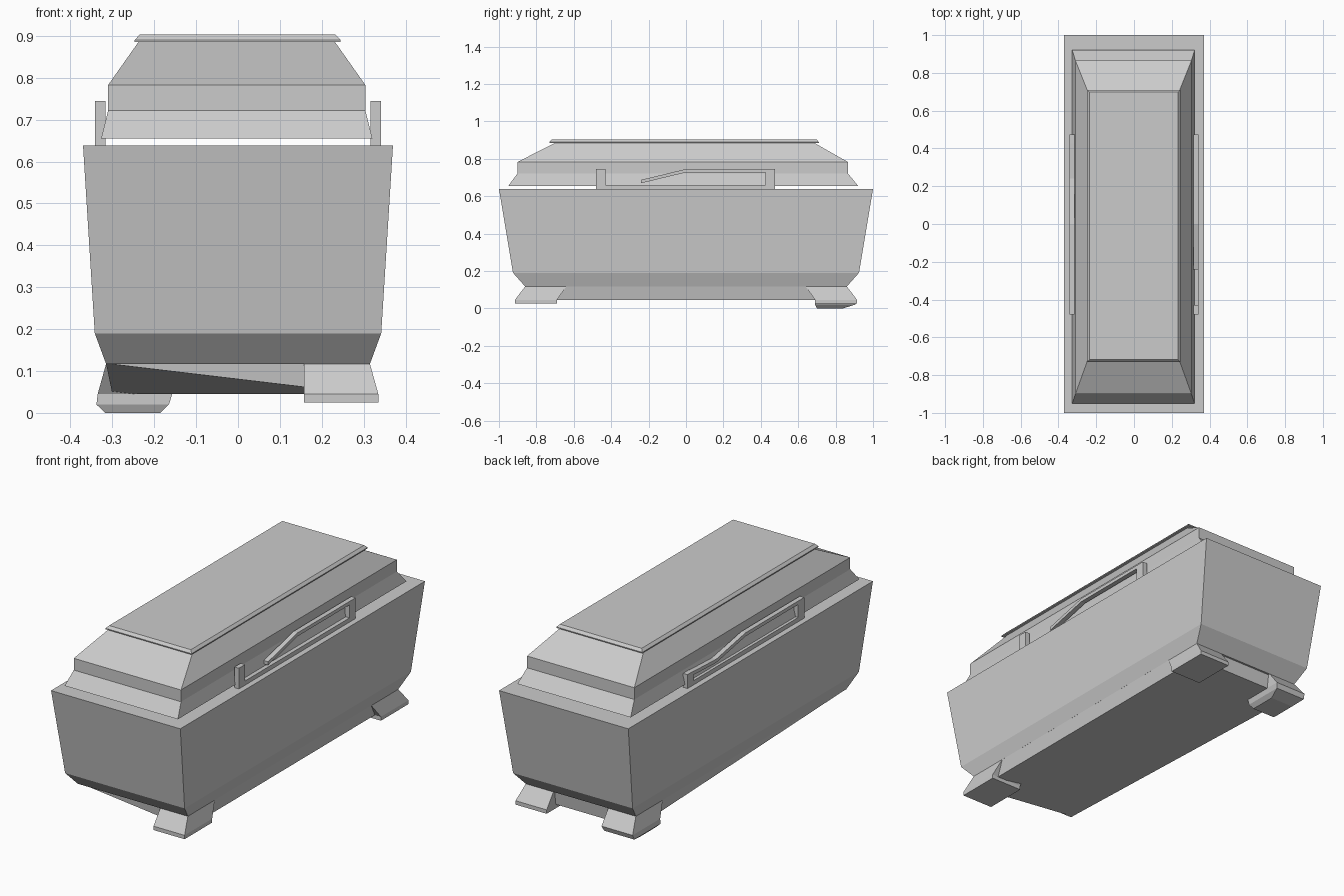
import bpy, bmesh

if "Cube" in bpy.data.objects:
    bpy.data.objects.remove(bpy.data.objects["Cube"])


def finish(bm, name):
    bmesh.ops.recalc_face_normals(bm, faces=bm.faces)
    me = bpy.data.meshes.new(name)
    bm.to_mesh(me)
    bm.free()
    ob = bpy.data.objects.new(name, me)
    bpy.context.collection.objects.link(ob)
    return ob


def loft(name, rings):
    """Skin a closed solid through rings of equal length."""
    bm = bmesh.new()
    vs = [[bm.verts.new(p) for p in r] for r in rings]
    n = len(vs[0])
    for a, b in zip(vs, vs[1:]):
        for i in range(n):
            j = (i + 1) % n
            bm.faces.new((a[i], a[j], b[j], b[i]))
    bm.faces.new(vs[0][::-1])
    bm.faces.new(vs[-1])
    return finish(bm, name)


def rect(x0, x1, y0, y1, z):
    return [(x0, y0, z), (x1, y0, z), (x1, y1, z), (x0, y1, z)]


def box(name, x0, x1, y0, y1, z0, z1):
    return loft(name, [rect(x0, x1, y0, y1, z) for z in (z0, z1)])


# Tapered chest with a chamfered lower edge
loft("body", [rect(-x, x, -y, y, z) for x, y, z in
              ((.315, .86, .117), (.342, .925, .19), (.37, 1.0, .638))])

# Stepped lid, floating just above the body
loft("lid", [rect(-x - .003, x - .003, y0, y1, z) for x, y0, y1, z in
             ((.324, -.95, .92, .655), (.307, -.90, .865, .722),
              (.307, -.90, .865, .783), (.235, -.70, .685, .885))])
loft("lid_panel", [rect(-x - .001, x - .001, y0, y1, z) for x, y0, y1, z in
                   ((.246, -.73, .71, .885), (.246, -.73, .71, .89),
                    (.234, -.718, .698, .903))])

# Underside plinth; its front left corner rises to meet the body
bm = bmesh.new()
t = [bm.verts.new(p) for p in rect(-.315, .315, -.85, .85, .118)]
fr, br, bl = [bm.verts.new(p) for p in
              ((.30, -.84, .045), (.30, .84, .045), (-.30, .84, .045))]
for f in ((t[0], t[1], fr), (t[1], t[2], br, fr), (t[2], t[3], bl, br),
          (t[3], t[0], bl), (t[0], fr, bl), (fr, br, bl), tuple(t)):
    bm.faces.new(f)
finish(bm, "plinth")


# Flared corner feet; the front left one is absent, the back left one is taller
def foot(name, sx, sy, tall=False):
    levels = [(.157, .315, .64, .86, .117), (.157, .335, .69, .915, .045),
              (.157, .335, .69, .915, .025)]
    if tall:
        levels[2] = (.165, .338, .69, .905, .02)
        levels.append((.185, .317, .70, .84, 0))
    loft(name, [rect(sx * a, sx * b, sy * c, sy * d, z) for a, b, c, d, z in levels])


foot("front_right_foot", 1, -1)
foot("back_right_foot", 1, 1)
foot("back_left_foot", -1, 1, True)


# Handles: base strip, end posts and a bent bar
def handle(side, s, path, low_post):
    xa, xb = sorted((s * .316, s * .341))
    box(side + "_handle_base", xa, xb, -.48, .475, .636, .66)
    for i, y in enumerate((-.48, .475)):
        low = y * s < 0
        w = .05 if y < 0 else -.05
        ya, yb = sorted((y, y + w))
        box(f"{side}_handle_post_{i}", xa, xb, ya, yb, .638, low_post if low else .745)
    rings = [[(xa, y, z - .018), (xb, y, z - .018), (xb, y, z), (xa, y, z)]
             for y, z in path]
    loft(side + "_handle_bar", rings)


handle("right", 1, [(-.24, .687), (0, .745), (.475, .745)], .745)
handle("left", -1, [(-.48, .745), (0, .745), (.24, .70), (.475, .71)], .71)
